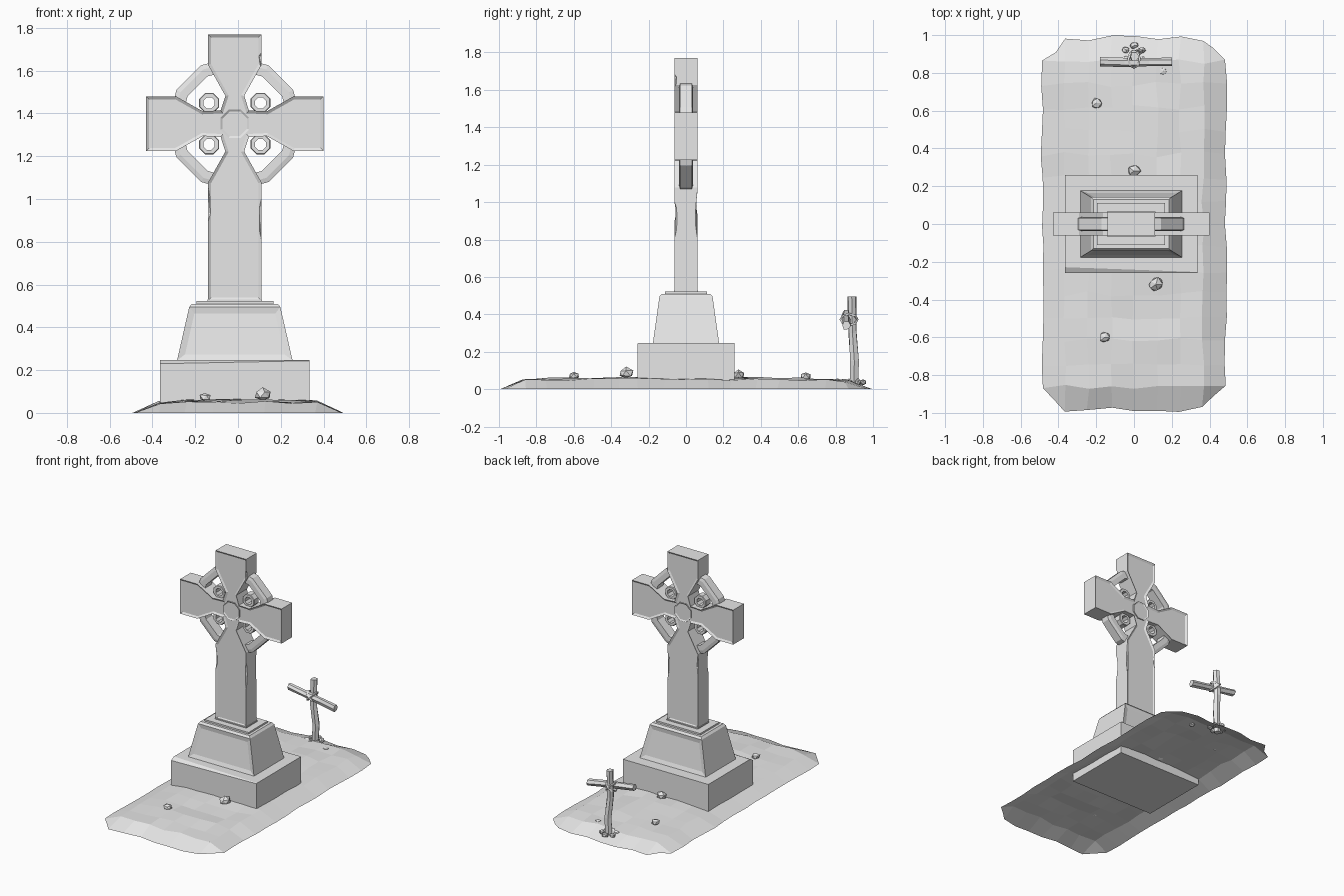
import bpy, bmesh, random
from math import sin, cos, pi, radians
from mathutils import Vector

random.seed(4)
if "Cube" in bpy.data.objects:
    bpy.data.objects.remove(bpy.data.objects["Cube"])

stone = bpy.data.materials.new("pale_grey")
stone.use_nodes = True
grey = (0.8, 0.8, 0.8, 1)
stone.diffuse_color = grey
stone.node_tree.nodes["Principled BSDF"].inputs["Base Color"].default_value = grey

CX, CZ = -0.015, 1.352   # middle of the cross head


def finish(name, bm, closed=True):
    if closed:
        bmesh.ops.recalc_face_normals(bm, faces=bm.faces)
    mesh = bpy.data.meshes.new(name)
    bm.to_mesh(mesh)
    bm.free()
    mesh.materials.append(stone)
    ob = bpy.data.objects.new(name, mesh)
    bpy.context.collection.objects.link(ob)
    return ob


def recess(bm, faces, width, depth):
    for f in faces:
        bmesh.ops.inset_region(bm, faces=[f], thickness=width, depth=-depth, use_even_offset=True)


def loft(rings):
    """Skin a list of point rings and cap both ends."""
    bm = bmesh.new()
    rows = [[bm.verts.new(p) for p in ring] for ring in rings]
    n = len(rows[0])
    for a, b in zip(rows, rows[1:]):
        for i in range(n):
            j = (i + 1) % n
            bm.faces.new((a[i], a[j], b[j], b[i]))
    bm.faces.new(rows[0])
    bm.faces.new(rows[-1])
    bmesh.ops.recalc_face_normals(bm, faces=bm.faces)
    bm.normal_update()
    return bm


def rect(hx, hy, z):
    return [(CX + sx * hx, sy * hy, z) for sx, sy in ((-1, -1), (1, -1), (1, 1), (-1, 1))]


def prism(name, outline, half, width, depth):
    """Extrude an x-z outline along y and sink a panel into both faces."""
    bm = loft([[(CX + x, y, CZ + z) for x, z in outline] for y in (-half, half)])
    recess(bm, [f for f in bm.faces if abs(f.normal.y) > 0.99], width, depth)
    return finish(name, bm)


def ring(name, x, z, outer, inner, half, sides, turn=0):
    """Flat-sided ring lying in the x-z plane."""
    bm = bmesh.new()
    rows = []
    for i in range(sides):
        a = turn + 2 * pi * i / sides
        section = ((outer, -half * 0.85), (outer * 0.93, -half), (inner, -half),
                   (inner, half), (outer * 0.93, half), (outer, half * 0.85))
        rows.append([bm.verts.new((CX + x + r * cos(a), y, CZ + z + r * sin(a))) for r, y in section])
    for i in range(sides):
        a, b = rows[i], rows[(i + 1) % sides]
        for k in range(6):
            bm.faces.new((a[k], a[k - 1], b[k - 1], b[k]))
    return finish(name, bm)


def rock(name, pos, size):
    bm = bmesh.new()
    bmesh.ops.create_icosphere(bm, subdivisions=1, radius=1)
    for v in bm.verts:
        s = random.uniform(0.75, 1.1)
        v.co = Vector(pos) + Vector(v.co[i] * size[i] * s for i in range(3))
    return finish(name, bm)


def stick(name, path, radius, axis):
    """Rough six-sided branch along x or z."""
    rings = []
    for p in path:
        pts = []
        for i in range(6):
            r = radius * random.uniform(0.85, 1.15)
            u, w = r * cos(i * pi / 3), r * sin(i * pi / 3)
            pts.append(Vector(p) + Vector((u, w, 0) if axis == "z" else (0, u, w)))
        rings.append(pts)
    return finish(name, loft(rings))


# Uneven ground sheet with clipped corners
bm = bmesh.new()
bmesh.ops.create_grid(bm, x_segments=8, y_segments=16, size=1)
for v in bm.verts:
    x, y = v.co.x * 0.487, v.co.y * 0.982
    edge_x, edge_y = abs(v.co.x) > 0.99, abs(v.co.y) > 0.99
    if edge_x and edge_y:
        x, y = x * 0.86, y * 0.935
    inset = min((0.487 - abs(x)) / 0.12, (0.982 - abs(y)) / 0.13, 1)
    z = 0
    if not (edge_x or edge_y):
        z = 0.046 * inset + 0.016 * cos(x * 3.2) * cos(y * 1.4) + random.uniform(-0.007, 0.007)
    v.co = (x + random.uniform(-0.008, 0.008), y + random.uniform(-0.016, 0.016), z)
finish("ground", bm, closed=False)

# Foundation block with a worn front edge
bm = loft([rect(0.35, 0.26, 0), rect(0.35, 0.26, 0.247)])
cut = bmesh.ops.bisect_plane(bm, geom=bm.verts[:] + bm.edges[:] + bm.faces[:], clear_outer=True,
                             plane_co=(0, -0.242, 0.247), plane_no=(-0.02, -0.55, 1))
bmesh.ops.holes_fill(bm, edges=[e for e in cut["geom_cut"] if isinstance(e, bmesh.types.BMEdge)])
finish("foundation_block", bm)

# Tapered plinth with sunken front and back panels, and its cap slab
bm = loft([rect(0.27, 0.177, 0.245), rect(0.213, 0.142, 0.495), rect(0.2, 0.13, 0.51)])
recess(bm, [f for f in bm.faces if abs(f.normal.y) > 0.9 and f.calc_area() > 0.05], 0.03, 0.008)
finish("plinth", bm)
finish("cap_slab", loft([rect(0.18, 0.112, 0.505), rect(0.18, 0.112, 0.522)]))
finish("shaft_foot", loft([rect(0.128, 0.065, 0.52), rect(0.128, 0.065, 0.53)]))

# Cross: one upper quadrant mirrored around, with a long shaft
quad = [(0.415, 0.128), (0.275, 0.128), (0.15, 0.058), (0.066, 0.062), (0.044, 0.13), (0.125, 0.275)]
top, foot = (0.125, 0.418), (0.125, 0.525 - CZ)
right = quad + [top]
upper = right + [(-x, z) for x, z in reversed(right)]
left_low = [(-x, -z) for x, z in quad] + [(-foot[0], foot[1])]
lower = left_low + [(-x, z) for x, z in reversed(left_low)]
cross = prism("stone_cross", upper + lower, 0.062, 0.014, 0.009)

# Chipped shaft edges
chips = [(-0.14, -0.062, 0.97, 0.09), (0.11, -0.062, 0.91, 0.12), (0.11, 0.062, 0.93, 0.13),
         (-0.14, 0.062, 1.0, 0.07), (0.11, -0.062, 1.65, 0.04)]
for x, y, z, length in chips:
    cutter = rock("chip_cutter", (x, y, z), (0.015, 0.015, length))
    cutter.hide_render = True
    cutter.hide_viewport = True
    mod = cross.modifiers.new("chip", "BOOLEAN")
    mod.operation = "DIFFERENCE"
    mod.solver = "EXACT"
    mod.object = cutter

# Head ring, four small scroll rings, central boss
ring("head_ring", 0, 0, 0.315, 0.255, 0.037, 12)
for sx in (-1, 1):
    for sz in (-1, 1):
        ring("scroll_ring", sx * 0.12, sz * 0.097, 0.05, 0.028, 0.03, 8, pi / 8)
octagon = [(0.072 * cos(a), 0.072 * sin(a)) for a in (pi / 8 + i * pi / 4 for i in range(8))]
prism("central_boss", octagon, 0.06, 0.009, 0.006)

# Rough wooden marker behind the monument
stick("marker_post", [(0.0, 0.897, 0), (0.008, 0.9, 0.15), (-0.004, 0.89, 0.3), (0.004, 0.886, 0.495)], 0.025, "z")
stick("marker_bar", [(-0.18, 0.857, 0.405), (-0.05, 0.853, 0.385), (0.08, 0.857, 0.362), (0.2, 0.857, 0.34)],
      0.024, "x")
for tilt in (-45, 45):
    bpy.ops.mesh.primitive_torus_add(major_segments=8, minor_segments=4, major_radius=0.043, minor_radius=0.008,
                                     location=(0, 0.872, 0.372), rotation=(0, radians(tilt), 0))
    lashing = bpy.context.object
    lashing.name = "rope_lashing"
    lashing.data.materials.append(stone)

# Stones heaped round the post and scattered on the ground
for i in range(6):
    a = i * pi / 3 + 0.5
    rock("post_stone", (0.05 * cos(a), 0.897 + 0.048 * sin(a), 0.037), (0.024, 0.02, 0.02))
for x, y, z, s in ((-0.2, 0.64, 0.07, 0.032), (0.0, 0.28, 0.075, 0.038), (0.115, -0.32, 0.085, 0.043),
                   (-0.155, -0.6, 0.073, 0.031), (0.155, 0.81, 0.045, 0.022)):
    rock("loose_rock", (x, y, z), (s, s, s * 0.75))
